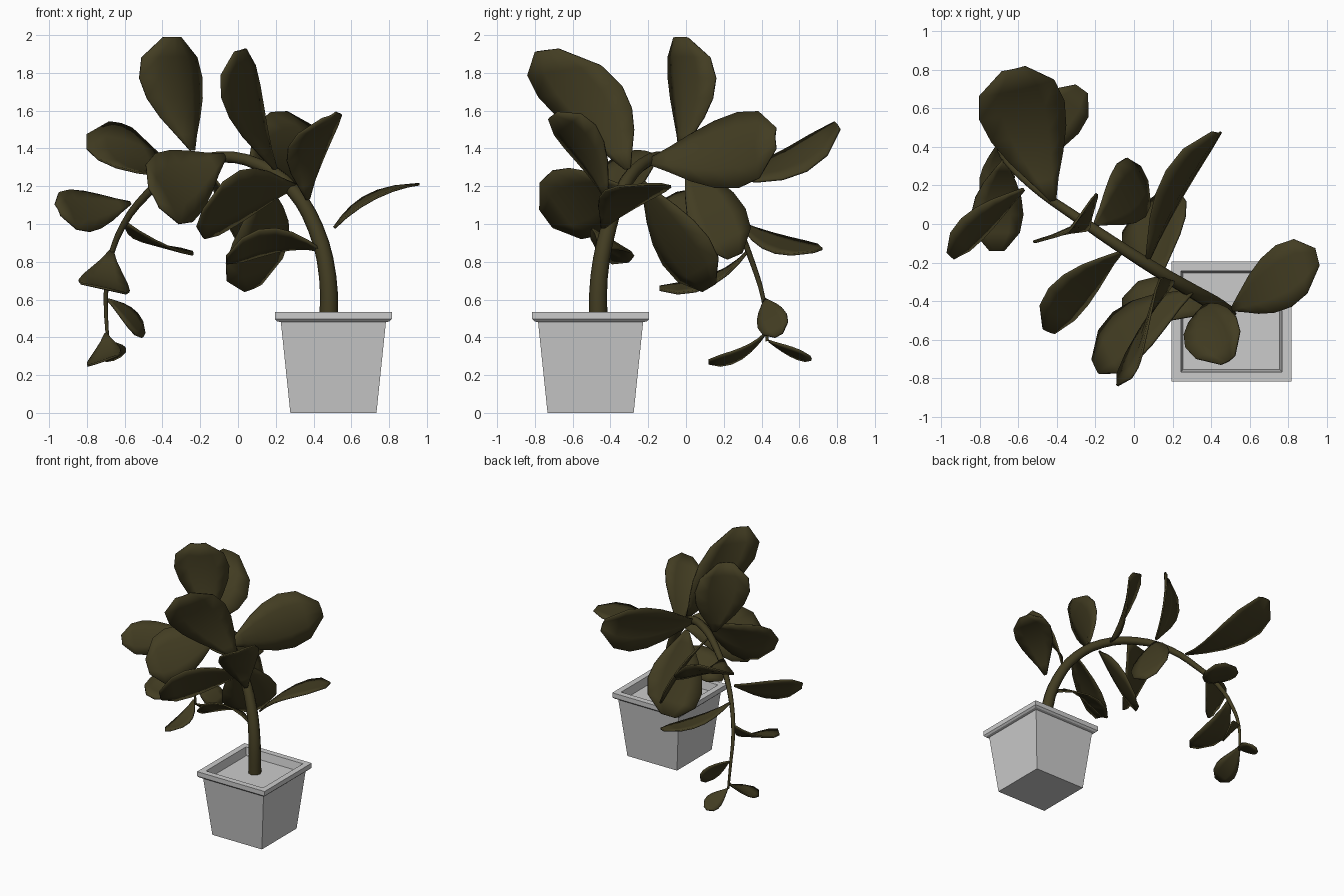
import bpy
from mathutils import Vector as V

if "Cube" in bpy.data.objects:
    bpy.data.objects.remove(bpy.data.objects["Cube"])

green = bpy.data.materials.new("olive")
green.diffuse_color = (0.055, 0.046, 0.016, 1)
green.use_nodes = True
green.node_tree.nodes["Principled BSDF"].inputs["Base Color"].default_value = green.diffuse_color


def mesh_object(name, verts, faces, mat=None):
    me = bpy.data.meshes.new(name)
    me.from_pydata(verts, [], faces)
    ob = bpy.data.objects.new(name, me)
    bpy.context.collection.objects.link(ob)
    if mat:
        me.materials.append(mat)
    return ob


# Square pot: stacked square rings (half size, height), closed by the soil
rings = [(.228, 0), (.278, .48), (.298, .485), (.31, .497), (.31, .535),
         (.262, .535), (.25, .47)]
verts = [(.505 + h * sx, -.505 + h * sy, z) for h, z in rings
         for sx, sy in ((-1, -1), (1, -1), (1, 1), (-1, 1))]
faces = [(0, 3, 2, 1)]
for r in range(len(rings) - 1):
    for i in range(4):
        j = (i + 1) % 4
        faces.append((r * 4 + i, r * 4 + j, r * 4 + 4 + j, r * 4 + 4 + i))
n = len(verts)
faces.append((n - 4, n - 3, n - 2, n - 1))
mesh_object("pot", verts, faces)

# Arching, tapering stem: x, y, z, radius
path = [(.48, -.465, .45, .05), (.475, -.46, .72, .046), (.41, -.41, .98, .042),
        (.29, -.34, 1.18, .038), (.12, -.24, 1.31, .034), (-.1, -.1, 1.355, .03),
        (-.32, .05, 1.29, .026), (-.48, .16, 1.16, .022), (-.61, .27, .99, .018),
        (-.68, .35, .8, .015), (-.7, .41, .6, .012), (-.69, .43, .38, .009)]
cu = bpy.data.curves.new("stem", "CURVE")
cu.dimensions = "3D"
cu.bevel_depth = 1
cu.bevel_resolution = 2
cu.resolution_u = 3
cu.use_fill_caps = True
sp = cu.splines.new("BEZIER")
sp.bezier_points.add(len(path) - 1)
for p, (x, y, z, r) in zip(sp.bezier_points, path):
    p.co = (x, y, z)
    p.radius = r
    p.handle_left_type = p.handle_right_type = "AUTO"
cu.materials.append(green)
bpy.context.collection.objects.link(bpy.data.objects.new("stem", cu))

# Leaf outline: position along midrib, share of the full width
OUTLINE = [(0, .07), (.14, .32), (.3, .63), (.47, .88), (.65, 1),
           (.83, .88), (1, .28)]
ACROSS = (-1, -.5, 0, .5, 1)


def leaf(name, base, tip, side, bow, cup):
    base, tip, side = V(base), V(tip), V(side)
    nrm = (tip - base).cross(side).normalized()
    verts, faces = [], []
    for s, w in OUTLINE:
        mid = base.lerp(tip, s) + nrm * bow * 4 * s * (1 - s)
        for u in ACROSS:
            verts.append(mid + side * u * w + nrm * cup * w * abs(u) ** 1.3)
    k = len(ACROSS)
    for r in range(len(OUTLINE) - 1):
        for c in range(k - 1):
            a = r * k + c
            faces.append((a, a + 1, a + k + 1, a + k))
    ob = mesh_object(name, verts, faces, green)
    sol = ob.modifiers.new("thickness", "SOLIDIFY")
    sol.thickness = .012
    sol.offset = 0
    bpy.ops.object.select_all(action="DESELECT")
    ob.select_set(True)
    bpy.context.view_layer.objects.active = ob
    bpy.ops.object.shade_smooth_by_angle(angle=.7)


# Leaves on the rising part of the stem
leaf("leaf_low_left", (.44, -.46, .86), (-.06, -.42, .81), (0, .115, -.07), -.09, 0)
leaf("leaf_low_right", (.51, -.44, .98), (.95, -.17, 1.21), (.04, -.16, .0), -.055, 0)
leaf("leaf_over_pot", (.37, -.42, 1.13), (.49, -.71, 1.57), (.13, .08, .06), .06, .03)
leaf("leaf_front_wide", (.3, -.35, 1.2), (-.2, -.74, 1.03), (.06, -.125, .17), .04, 0)
leaf("leaf_back_long", (.07, -.2, 1.33), (.44, .47, 1.46), (.08, 0, -.2), .03, .05)
leaf("leaf_back_hanging", (.15, -.23, 1.22), (.08, .12, .66), (.165, .12, .07), .02, -.02)

# Leaves on the crown of the arch
leaf("leaf_top_front", (.2, -.31, 1.29), (.02, -.74, 1.92), (.1, .22, .03), .05, .03)
leaf("leaf_top_back", (-.24, -.03, 1.39), (-.34, -.04, 1.99), (.165, .125, 0), .03, .06)
leaf("leaf_crown_front", (-.07, -.15, 1.36), (-.44, -.56, 1.14), (.1, -.04, -.18), -.04, -.02)
leaf("leaf_crown_back", (-.2, 0, 1.33), (.05, .26, .83), (.07, -.14, -.06), -.03, 0)
leaf("leaf_far_wide", (-.42, .12, 1.26), (-.62, .8, 1.53), (.22, .05, -.06), .08, .03)

# Leaves on the drooping end
leaf("leaf_droop_left", (-.57, .18, 1.11), (-.95, -.17, 1.08), (.055, -.05, -.11), -.02, -.02)
leaf("leaf_droop_back", (-.6, .28, 1.01), (-.27, .7, .86), (.11, -.08, -.03), .04, 0)
leaf("leaf_droop_front", (-.67, .33, .86), (-.71, -.14, .66), (.135, 0, -.03), -.07, 0)
leaf("leaf_end_side", (-.69, .42, .6), (-.5, .49, .41), (.02, .075, .04), .02, 0)
leaf("leaf_end_front", (-.7, .42, .42), (-.73, .12, .27), (.09, 0, .03), -.04, 0)
leaf("leaf_end_back", (-.69, .44, .38), (-.64, .66, .29), (.06, -.015, .03), .01, 0)
